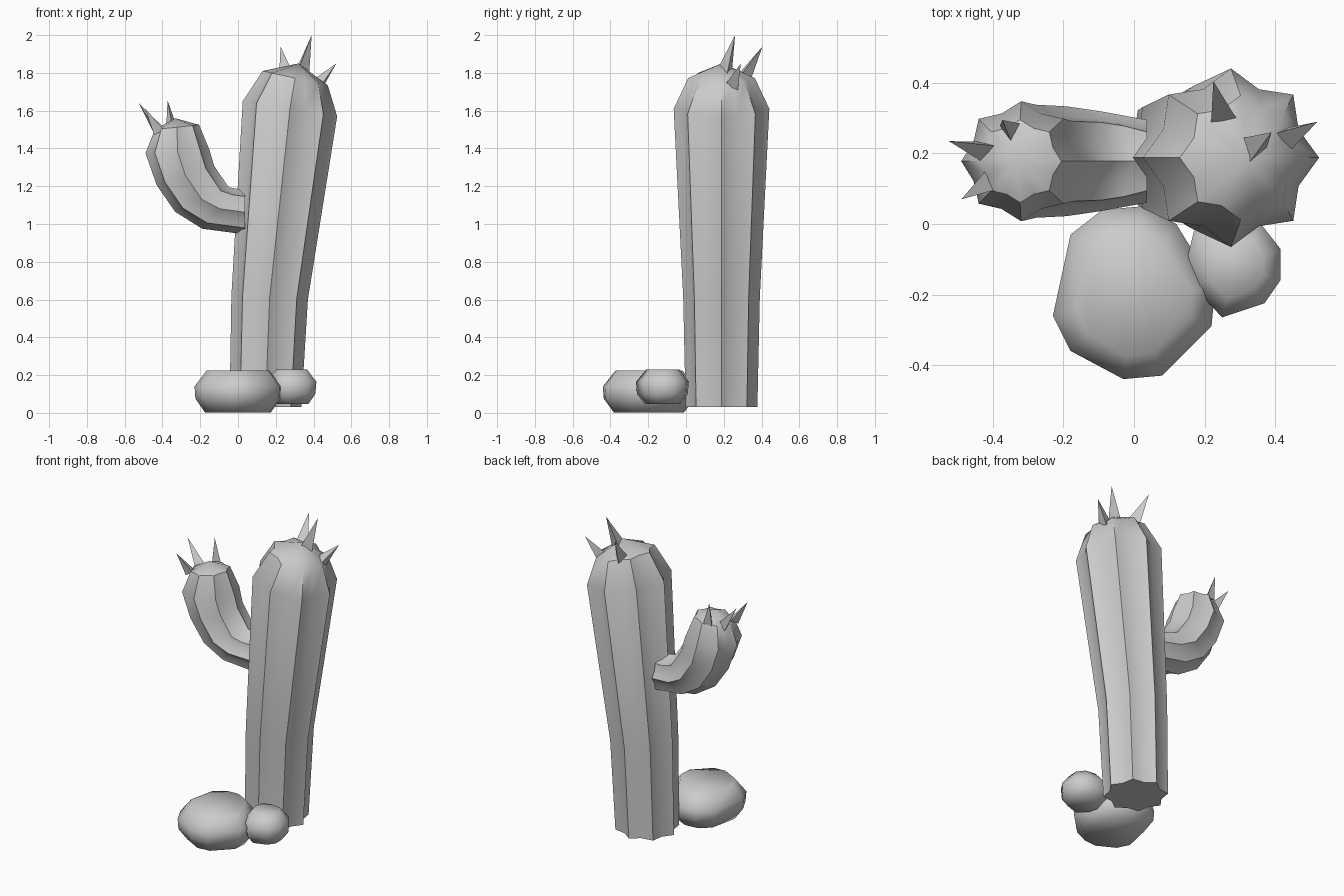
import bpy, bmesh, math
from mathutils import Vector

if "Cube" in bpy.data.objects:
    bpy.data.objects.remove(bpy.data.objects["Cube"])

grey = bpy.data.materials.new("plain grey")
grey.diffuse_color = (0.6, 0.6, 0.6, 1)
grey.use_nodes = True
grey.node_tree.nodes["Principled BSDF"].inputs["Base Color"].default_value = grey.diffuse_color


def loft(name, rings, tip=None, smooth=180):
    """Skin a list of equal-length point rings; close with caps or a tip point."""
    bm = bmesh.new()
    loops = [[bm.verts.new(p) for p in ring] for ring in rings]
    n = len(loops[0])
    for a, b in zip(loops, loops[1:]):
        for i in range(n):
            j = (i + 1) % n
            bm.faces.new((a[i], a[j], b[j], b[i]))
    bm.faces.new(loops[0][::-1])
    if tip is None:
        bm.faces.new(loops[-1])
    else:
        t = bm.verts.new(tip)
        for i in range(n):
            bm.faces.new((loops[-1][i], loops[-1][(i + 1) % n], t))
    bmesh.ops.recalc_face_normals(bm, faces=bm.faces)
    mesh = bpy.data.meshes.new(name)
    bm.to_mesh(mesh)
    bm.free()
    mesh.materials.append(grey)
    obj = bpy.data.objects.new(name, mesh)
    bpy.context.collection.objects.link(obj)
    bpy.ops.object.select_all(action='DESELECT')
    obj.select_set(True)
    bpy.context.view_layer.objects.active = obj
    if smooth:
        bpy.ops.object.shade_smooth_by_angle(angle=math.radians(smooth))
    return obj


def ribbed_ring(x1, z1, x2, z2, y, valley):
    """Eight-ridged star spanning two opposite ridge points in the xz plane."""
    a, b = Vector((x1, y, z1)), Vector((x2, y, z2))
    mid, half = (a + b) / 2, (b - a) / 2
    side = Vector((0, half.length, 0))
    pts = []
    for i in range(16):
        ang = i * math.pi / 8
        k = valley if i % 2 else 1
        pts.append(mid + k * (math.cos(ang) * half + math.sin(ang) * side))
    return pts


# Trunk: leaning ribbed column with a domed crown
trunk = [(-.045, .03, .335, .03), (-.035, .62, .37, .6),
         (.025, 1.65, .525, 1.57), (.13, 1.81, .475, 1.735)]
loft("trunk", [ribbed_ring(*r, .188, .83) for r in trunk], (.32, .188, 1.85), 40)

# Arm: ribbed branch curving out and up on the left
arm = [(.037, .945, .037, 1.18), (-.19, .975, .0, 1.185), (-.333, 1.065, -.05, 1.195),
       (-.43, 1.205, -.127, 1.31), (-.49, 1.375, -.15, 1.39), (-.44, 1.5, -.206, 1.525)]
loft("arm", [ribbed_ring(*r, .178, .86) for r in arm], (-.333, .178, 1.56), 42)


# Spines: three-sided spikes
def spine(name, base, tip, r, turn=0):
    base, tip = Vector(base), Vector(tip)
    q = (tip - base).to_track_quat('Z', 'Y')
    ring = [base + q @ Vector((r * math.cos(turn + i * math.tau / 3),
                               r * math.sin(turn + i * math.tau / 3), 0)) for i in range(3)]
    loft(name, [ring], tip, 0)


spine("trunk_spine_tall", (.335, .21, 1.81), (.39, .26, 2.0), .045)
spine("trunk_spine_back", (.25, .31, 1.79), (.225, .405, 1.94), .042, .5)
spine("trunk_spine_right", (.425, .245, 1.735), (.52, .29, 1.85), .042, 1)
spine("arm_spine_left", (-.42, .21, 1.49), (-.525, .235, 1.64), .036)
spine("arm_spine_front", (-.42, .115, 1.49), (-.49, .07, 1.61), .034, .5)
spine("arm_spine_back", (-.35, .265, 1.51), (-.373, .295, 1.655), .034, 1)


# Rocks: rounded pebbles lofted from an outline
def rock(name, outline, centre, levels):
    cx, cy = centre
    loft(name, [[(cx + (x - cx) * s, cy + (y - cy) * s, z) for x, y in outline]
                for z, s in levels])


rock("large_rock",
     [(-.23, -.26), (-.18, -.36), (-.03, -.44), (.08, -.43), (.22, -.29), (.23, -.18),
      (.12, .0), (.02, .05), (-.09, .04), (-.18, -.03)], (0, -.2),
     [(.003, .76), (.075, .98), (.14, 1), (.225, .72)])
rock("small_rock",
     [(.15, -.1), (.17, -.18), (.25, -.265), (.37, -.225), (.415, -.16), (.415, -.07),
      (.36, .0), (.25, .015), (.17, -.02)], (.285, -.12),
     [(.048, .68), (.1, .96), (.165, 1), (.23, .62)])
